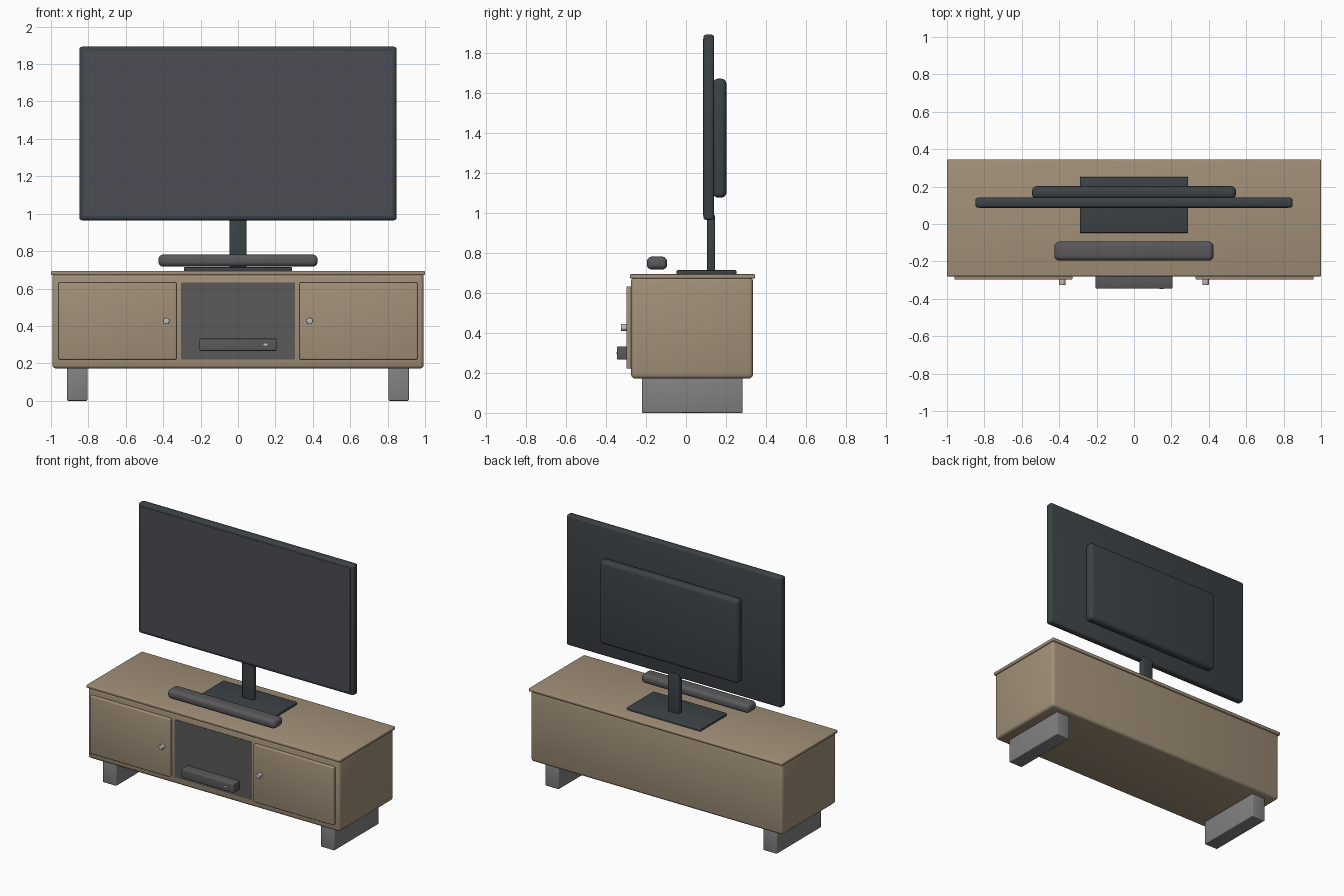
import bpy, math

if "Cube" in bpy.data.objects:
    bpy.data.objects.remove(bpy.data.objects["Cube"])


def material(name, rgb):
    m = bpy.data.materials.new(name)
    m.diffuse_color = (*rgb, 1)
    m.use_nodes = True
    m.node_tree.nodes["Principled BSDF"].inputs["Base Color"].default_value = m.diffuse_color
    return m


WOOD = material("wood", (0.36, 0.28, 0.19))
BLACK = material("black_plastic", (0.045, 0.055, 0.06))
SCREEN = material("screen_glass", (0.07, 0.075, 0.09))
DARK = material("dark_grey", (0.1, 0.1, 0.105))
GREY = material("leg_grey", (0.22, 0.22, 0.22))
METAL = material("metal", (0.5, 0.5, 0.5))
LIGHT = material("indicator_light", (0.5, 0.65, 0.65))


def finish(ob, name, mat, bevel=0.0, segments=3):
    ob.name = name
    ob.data.materials.append(mat)
    if bevel:
        b = ob.modifiers.new("bevel", 'BEVEL')
        b.width, b.segments, b.limit_method = bevel, segments, 'ANGLE'
        bpy.ops.object.modifier_apply(modifier=b.name)
    bpy.ops.object.shade_smooth_by_angle(angle=math.radians(35))
    return ob


def box(name, x, y, z, mat, bevel=0.0, segments=3):
    """Box given by its (min, max) range on each axis."""
    r = (x, y, z)
    bpy.ops.mesh.primitive_cube_add(size=1, location=[(a + b) / 2 for a, b in r])
    ob = bpy.context.object
    ob.scale = [b - a for a, b in r]
    bpy.ops.object.transform_apply(location=False, rotation=False, scale=True)
    return finish(ob, name, mat, bevel, segments)


def button(name, x, z, y0, y1, radius, mat, bevel=0.0, squash=1.0):
    """Round part with its axis along y."""
    bpy.ops.mesh.primitive_cylinder_add(vertices=24, radius=radius, depth=y1 - y0,
                                        location=(x, (y0 + y1) / 2, z),
                                        rotation=(math.pi / 2, 0, 0))
    ob = bpy.context.object
    ob.scale.y = squash
    bpy.ops.object.transform_apply(location=False, rotation=True, scale=True)
    return finish(ob, name, mat, bevel, 2)


# Cabinet
box("cabinet_body", (-0.993, 0.993), (-0.275, 0.335), (0.172, 0.68), WOOD, 0.02)
box("cabinet_top", (-1, 1), (-0.28, 0.345), (0.672, 0.694), WOOD, 0.006)
box("centre_panel", (-0.304, 0.304), (-0.278, -0.25), (0.22, 0.632), DARK)

# Doors, knobs and legs on both sides
for side, s in (("left", -1), ("right", 1)):
    def span(a, b):
        return tuple(sorted((s * a, s * b)))
    box(side + "_door", span(0.329, 0.96), (-0.298, -0.265), (0.221, 0.632), WOOD, 0.006)
    button(side + "_door_knob", s * 0.383, 0.427, -0.326, -0.29, 0.017, METAL, 0.003)
    box(side + "_leg", span(0.805, 0.914), (-0.22, 0.283), (0, 0.175), GREY, 0.006)

# Media player with status light
box("media_player", (-0.206, 0.206), (-0.345, -0.26), (0.267, 0.332), DARK, 0.006)
button("status_light", 0.147, 0.3, -0.3465, -0.34, 0.011, LIGHT, squash=0.5)

# Soundbar
box("soundbar", (-0.425, 0.425), (-0.196, -0.094), (0.717, 0.782), DARK, 0.026, 5)

# Television
box("stand_base", (-0.29, 0.29), (-0.047, 0.252), (0.69, 0.714), BLACK, 0.006)
box("stand_neck", (-0.045, 0.045), (0.106, 0.146), (0.705, 0.99), BLACK, 0.008)
box("tv_frame", (-0.848, 0.848), (0.087, 0.141), (0.965, 1.893), BLACK, 0.015)
box("tv_screen", (-0.825, 0.825), (0.085, 0.1), (0.988, 1.87), SCREEN)
box("tv_back_housing", (-0.545, 0.545), (0.135, 0.202), (1.077, 1.672), BLACK, 0.025, 4)
